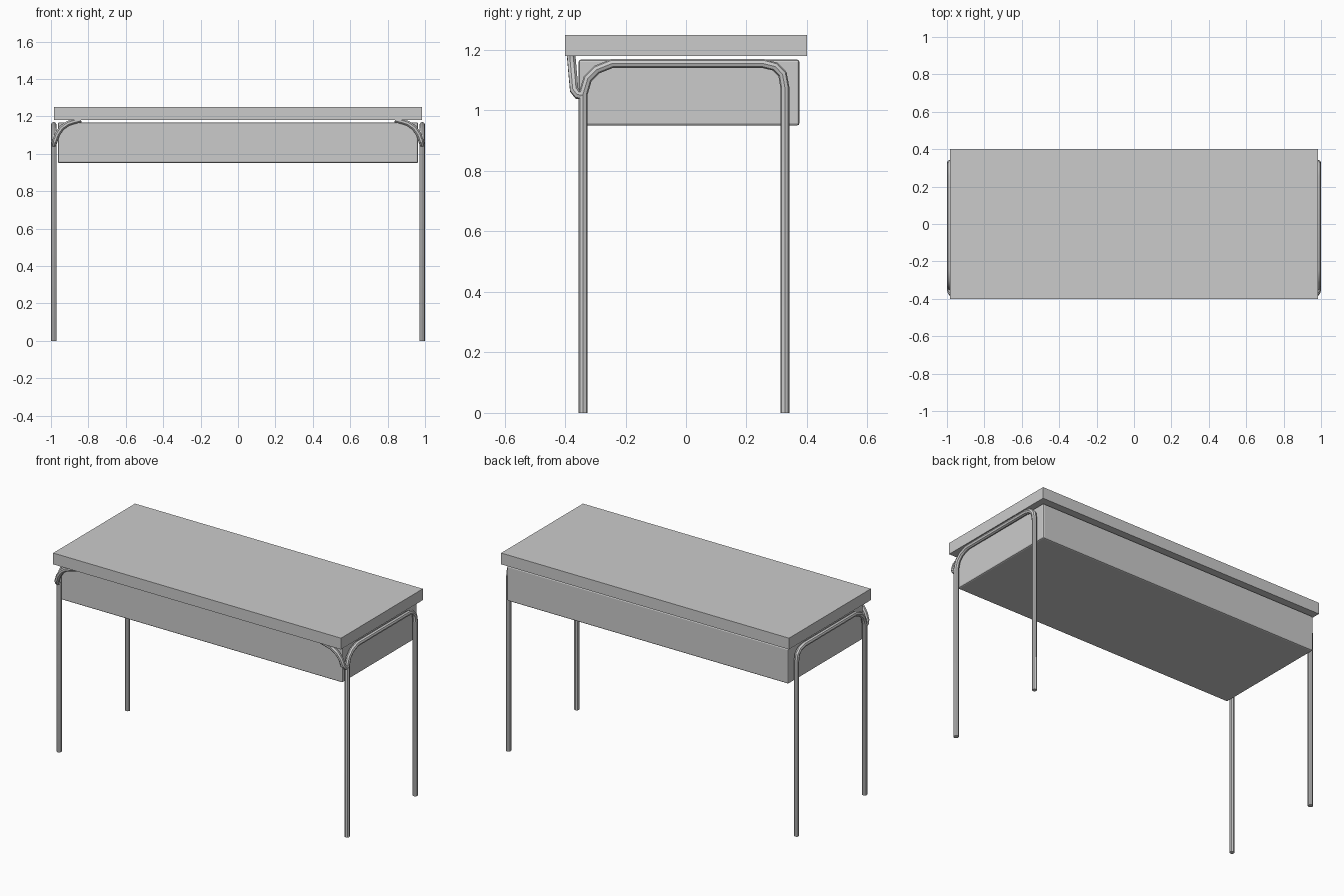
import bpy, bmesh
from mathutils import Vector

if "Cube" in bpy.data.objects:
    bpy.data.objects.remove(bpy.data.objects["Cube"])


def box(name, lo, hi, bevel=0.0):
    lo, hi = Vector(lo), Vector(hi)
    bm = bmesh.new()
    bmesh.ops.create_cube(bm, size=1)
    for v in bm.verts:
        v.co = (lo + hi) / 2 + Vector(a * b for a, b in zip(v.co, hi - lo))
    if bevel:
        bmesh.ops.bevel(bm, geom=bm.edges[:], offset=bevel, segments=2,
                        profile=0.5, affect='EDGES')
    me = bpy.data.meshes.new(name)
    bm.to_mesh(me)
    bm.free()
    ob = bpy.data.objects.new(name, me)
    bpy.context.collection.objects.link(ob)
    return ob


def tube(name, points, radius):
    cu = bpy.data.curves.new(name, 'CURVE')
    cu.dimensions = '3D'
    cu.bevel_depth = radius
    cu.bevel_resolution = 2
    cu.use_fill_caps = True
    sp = cu.splines.new('POLY')
    sp.points.add(len(points) - 1)
    for p, co in zip(sp.points, points):
        p.co = (*co, 1)
    ob = bpy.data.objects.new(name, cu)
    bpy.context.collection.objects.link(ob)
    bpy.ops.object.select_all(action='DESELECT')
    ob.select_set(True)
    bpy.context.view_layer.objects.active = ob
    bpy.ops.object.convert(target='MESH')
    bpy.ops.object.shade_smooth_by_angle()
    return bpy.context.object


# desk top and storage box under it
box("desk_top", (-0.985, -0.4, 1.18), (0.985, 0.4, 1.25))
box("storage_box", (-0.963, -0.355, 0.95), (0.963, 0.375, 1.168), 0.008)

# bent leg frame profile (y, z) and curved front brace path
frame = [(-0.34, 0), (-0.34, 1.055), (-0.325, 1.105), (-0.295, 1.135),
         (-0.245, 1.155), (0.255, 1.155), (0.295, 1.145), (0.319, 1.12),
         (0.327, 1.075), (0.327, 0)]
brace = [(0.985, -0.338, 1.05), (0.984, -0.358, 1.052), (0.979, -0.37, 1.068),
         (0.966, -0.373, 1.105), (0.943, -0.376, 1.138),
         (0.91, -0.378, 1.162), (0.88, -0.379, 1.172), (0.84, -0.379, 1.182)]

for side, s in (("left", -1), ("right", 1)):
    tube(side + "_leg_frame", [(s * 0.985, y, z) for y, z in frame], 0.015)
    tube(side + "_front_brace", [(s * x, y, z) for x, y, z in brace], 0.015)
